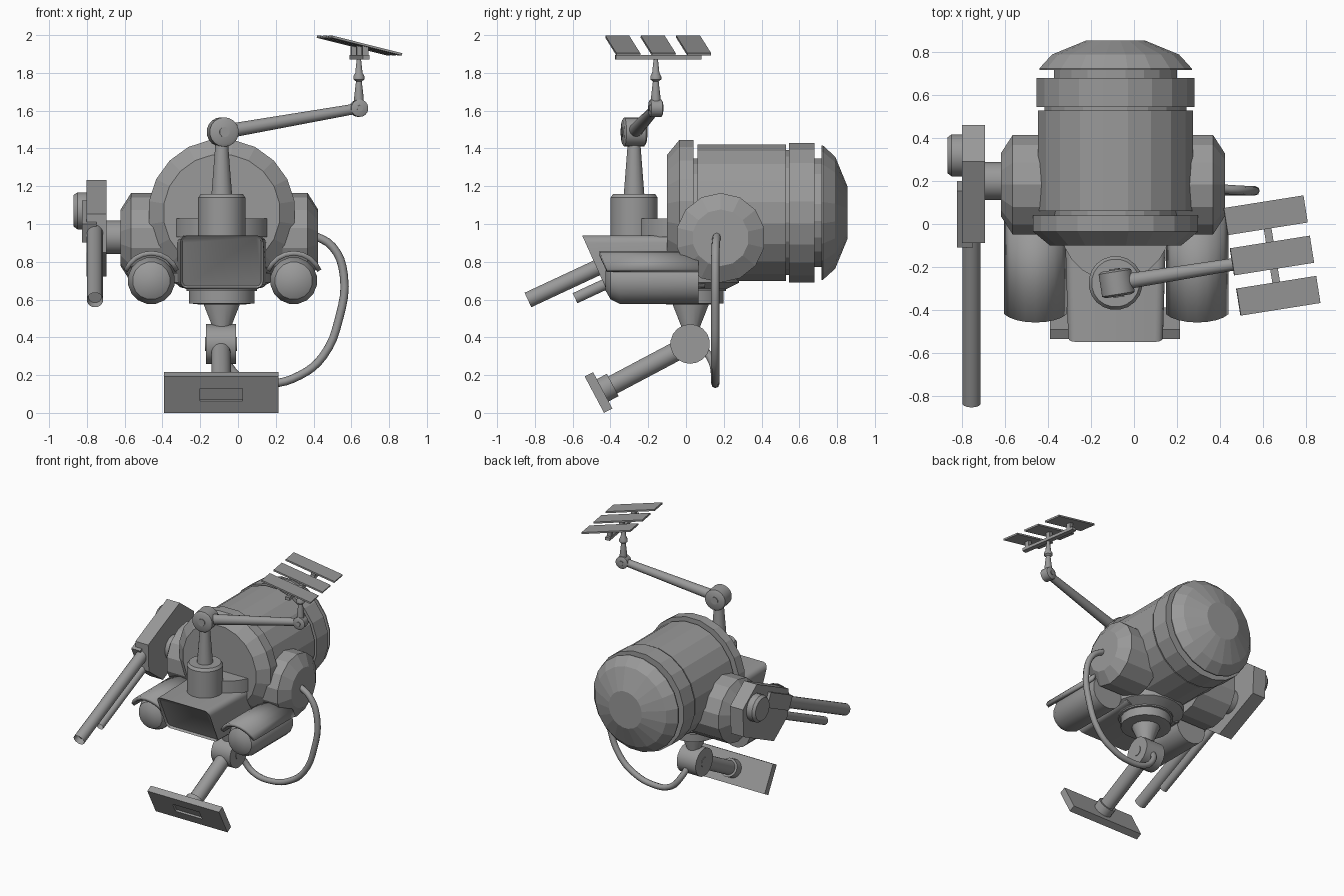
import bpy, bmesh
from math import radians, pi, sin, cos
from mathutils import Vector, Matrix

if "Cube" in bpy.data.objects:
    bpy.data.objects.remove(bpy.data.objects["Cube"])

CX = -0.086  # symmetry plane of the hull


def finish(name, bm, smooth=False):
    bmesh.ops.recalc_face_normals(bm, faces=bm.faces)
    me = bpy.data.meshes.new(name)
    bm.to_mesh(me)
    bm.free()
    if smooth:
        me.shade_smooth()
        me.set_sharp_from_angle(angle=radians(32))
    ob = bpy.data.objects.new(name, me)
    bpy.context.collection.objects.link(ob)
    return ob


def lathe(name, profile, origin, axis=(0, 0, 1), seg=16, smooth=True):
    """Revolve (radius, distance) pairs around an axis, capped at both ends."""
    bm = bmesh.new()
    m = Matrix.Translation(origin) @ Vector(axis).to_track_quat('Z', 'Y').to_matrix().to_4x4()
    rings = []
    for r, t in profile:
        rings.append([bm.verts.new(m @ Vector((r * cos(a), r * sin(a), t)))
                      for a in [2 * pi * (i + .5) / seg for i in range(seg)]])
    for p, q in zip(rings, rings[1:]):
        for i in range(seg):
            j = (i + 1) % seg
            bm.faces.new((p[i], p[j], q[j], q[i]))
    bm.faces.new(rings[0])
    bm.faces.new(rings[-1])
    return finish(name, bm, smooth)


def rod(name, a, b, r0, r1, seg=14):
    d = Vector(b) - Vector(a)
    return lathe(name, [(r0, 0), (r1, d.length)], a, d, seg)


def box(name, center, size, rot=Matrix()):
    bm = bmesh.new()
    bmesh.ops.create_cube(bm, size=1, matrix=Matrix.Translation(center) @ rot @ Matrix.Diagonal((*size, 1)))
    return finish(name, bm)


def prism(name, pts, x0, x1):
    """Extrude a (y, z) outline along x."""
    bm = bmesh.new()
    f = bm.faces.new([bm.verts.new((x0, y, z)) for y, z in pts])
    ext = bmesh.ops.extrude_face_region(bm, geom=[f])
    bmesh.ops.translate(bm, verts=[v for v in ext['geom'] if isinstance(v, bmesh.types.BMVert)], vec=(x1 - x0, 0, 0))
    return finish(name, bm)


# Main drum with front flange, rear band and dome
hull = (CX, 0, 1.06)
Y = (0, 1, 0)
for n, prof in (("front_flange", [(.31, -.1), (.39, -.035), (.39, .04)]),
                ("drum_core", [(.29, .0), (.29, .75)]),
                ("main_drum", [(.365, .06), (.365, .53)]),
                ("drum_seam", [(.335, .52), (.335, .56)]),
                ("rear_band", [(.373, .545), (.373, .68)]),
                ("rear_dome", [(.36, .717), (.36, .725), (.30, .79), (.14, .855)])):
    lathe(n, prof, hull, Y, 20, False)

# Shoulder pods
for s, n in ((-1, "left"), (1, "right")):
    edge = .48 if s < 0 else .455
    lathe(n + "_shoulder_pod", [(.237, .2), (.237, edge), (.15, edge + .055)],
          (CX, .183, .927), (s, 0, 0), 14, False)

# Gun assembly, pitched downwards
rod("gun_axle", (-.58, .2, .93), (-.72, .2, .93), .09, .09, 16)
ang = radians(25)


def g(a, b):
    return (.19 - cos(ang) * a - sin(ang) * b, .975 - sin(ang) * a + cos(ang) * b)


prism("gun_plate", [g(*p) for p in ((-.2, .19), (.22, .19), (.3, 0), (.2, -.187), (-.2, -.187), (-.3, 0))],
      -.803, -.695)
prism("gun_housing", [g(.26, .15), g(.26, .04), g(-.03, .04), g(-.03, .15)], -.825, -.75)
lathe("gun_drum", [(.1, .0), (.1, .05), (.085, .07)], (-.8, .32, 1.07), (-1, 0, 0), 16)
for n, b, end, r in (("upper", .092, 1.09, .043), ("lower", -.005, .86, .03)):
    ob = rod(n + "_gun_barrel", (-.757, *g(.1, b)), (-.757, *g(end, b)), r, r, 16)
    bm = bmesh.new()
    bm.from_mesh(ob.data)
    muzzle = [f for f in bm.faces if len(f.verts) > 4 and f.calc_center_median().y < -.4]
    bmesh.ops.inset_region(bm, faces=muzzle, thickness=.008)
    bmesh.ops.translate(bm, verts=list(muzzle[0].verts), vec=(0, .04 * cos(ang), .04 * sin(ang)))
    bm.to_mesh(ob.data)
    bm.free()

# Front nose box: rounded section, raked and tapered face with an inset panel
bm = bmesh.new()
bmesh.ops.create_cube(bm, size=1, matrix=Matrix.Translation((CX, -.225, .8)) @ Matrix.Diagonal((.48, .65, .28, 1)))
along = [e for e in bm.edges if abs(e.verts[0].co.y - e.verts[1].co.y) > .1]
bmesh.ops.bevel(bm, geom=along, offset=.04, segments=3, profile=.5, affect='EDGES')
face = min(bm.faces, key=lambda f: f.calc_center_median().y)
for v in face.verts:
    v.co.x = CX + (v.co.x - CX) * .92
    v.co.y += (.94 - v.co.z) * .45
bmesh.ops.inset_region(bm, faces=[face], thickness=.012)
bmesh.ops.translate(bm, verts=list(face.verts), vec=(0, .015, 0))
finish("nose_box", bm, True)
lathe("turret_deck", [(.257, .93), (.257, 1.03)], (CX, -.01, 0), seg=24)

# Side tanks and their fenders
for s, n in ((-1, "left"), (1, "right")):
    tx, tz = CX + .004 + s * .377, .70
    lathe(n + "_tank", [(.055, -.425), (.10, -.40), (.125, -.35), (.125, .065)], (tx, 0, tz), Y, 16)
    bm = bmesh.new()
    rows = []
    for i in range(9):
        a = radians(22 + 136 * i / 8)
        x, z = tx + .158 * cos(a), tz + .158 * sin(a)
        rows.append([bm.verts.new((x, y, z)) for y in (-.42 - (z - .76) * .4, .065)])
    for p, q in zip(rows, rows[1:]):
        bm.faces.new((p[0], p[1], q[1], q[0]))
    fender = finish(n + "_fender", bm, True)
    sol = fender.modifiers.new("thickness", 'SOLIDIFY')
    sol.thickness = .025
    sol.offset = -1 if fender.data.polygons[4].normal.z > 0 else 1

# Turret and mast base
T = Vector((CX, -.275, 0))
lathe("turret", [(.126, .92), (.126, 1.14), (.112, 1.16)], T, seg=20)
lathe("mast_base", [(.056, 1.15), (.034, 1.43)], T, seg=16)

# Crane arm with two joints
yaw = Matrix.Rotation(radians(9), 4, 'Z')
fwd = yaw @ Vector((0, -1, 0))
J1, J2 = T + Vector((.005, 0, 1.487)), Vector((.64, -.16, 1.613))
for n, J, r, h in (("shoulder", J1, .078, .062), ("elbow", J2, .046, .035)):
    lathe("arm_" + n + "_joint", [(r * .8, -h), (r, -h * .85), (r, h * .85), (r * .8, h)], J, fwd, 18)
    lathe("arm_" + n + "_pin", [(r * .35, -h - .005), (r * .35, h + .005)], J, fwd, 10)
rod("crane_arm", J1, J2, .038, .027)
lathe("sensor_mast", [(.026, 1.64), (.026, 1.67), (.016, 1.755), (.03, 1.765), (.03, 1.782),
                      (.02, 1.80), (.011, 1.88)], (J2.x, J2.y, 0), seg=12)

# Three tilted panels on a cross bar
side = yaw @ Vector((0, 1, 0))
P = Vector((.643, -.147, 0))
box("panel_bar", P + Vector((0, 0, 1.883)), (.036, .46, .022), yaw)
for i in (-1, 0, 1):
    c = P + side * .19 * i
    tilt = yaw @ Matrix.Rotation(radians(14), 4, 'Y')
    box("panel_%d" % (i + 2), c + Vector((0, 0, 1.945)), (.387, .128, .012), tilt)
    box("panel_post_%d" % (i + 2), c + Vector((0, 0, 1.915)), (.032, .032, .055), yaw)

# Waist rings and hip
W = (CX, .025, 0)
lathe("waist_ring", [(.26, .74), (.26, .69), (.19, .655), (.19, .645), (.175, .645), (.175, .58),
                     (.13, .575)], W, seg=20)
lathe("hip_cone", [(.098, .60), (.098, .575), (.05, .455), (.05, .40)], W, seg=16)

# Knee, leg and foot plate
K = Vector((-.09, .022, .365))
lathe("knee_joint", [(.105, -.08), (.105, .08)], K, (1, 0, 0), 18)
lathe("knee_pin", [(.038, -.084), (.038, .084)], K, (1, 0, 0), 12)
F = Vector((-.088, -.463, .108))
d = (F - K).normalized()
rod("leg", K, F, .052, .052, 16)
rod("leg_collar", F - d * .085, F, .068, .068, 16)
rot = Matrix.Rotation(radians(28), 4, 'X')
foot = box("foot_plate", F, (.605, .05, .218), rot)
cut = box("foot_slot_cutter", F + d * .025, (.225, .03, .075), rot)
cut.hide_render = True
cut.hide_viewport = True
mod = foot.modifiers.new("slot", 'BOOLEAN')
mod.operation = 'DIFFERENCE'
mod.object = cut

# Hose from the right pod down to the knee
path = [(.38, .165, .95), (.50, .157, .88), (.56, .155, .73), (.535, .155, .50), (.45, .155, .30),
        (.33, .155, .20), (.17, .155, .155), (.02, .155, .18), (-.06, .14, .27), (-.09, .08, .36)]
cu = bpy.data.curves.new("hose", 'CURVE')
cu.dimensions = '3D'
cu.bevel_depth = .022
cu.bevel_resolution = 2
cu.use_fill_caps = True
sp = cu.splines.new('BEZIER')
sp.resolution_u = 4
sp.bezier_points.add(len(path) - 1)
for p, co in zip(sp.bezier_points, path):
    p.co = co
    p.handle_left_type = p.handle_right_type = 'AUTO'
bpy.context.collection.objects.link(bpy.data.objects.new("hose", cu))

# Dark grey metal on every part
metal = bpy.data.materials.new("dark_metal")
metal.diffuse_color = (.32, .32, .32, 1)
metal.use_nodes = True
metal.node_tree.nodes["Principled BSDF"].inputs["Base Color"].default_value = metal.diffuse_color
for ob in bpy.context.collection.objects:
    ob.data.materials.append(metal)
